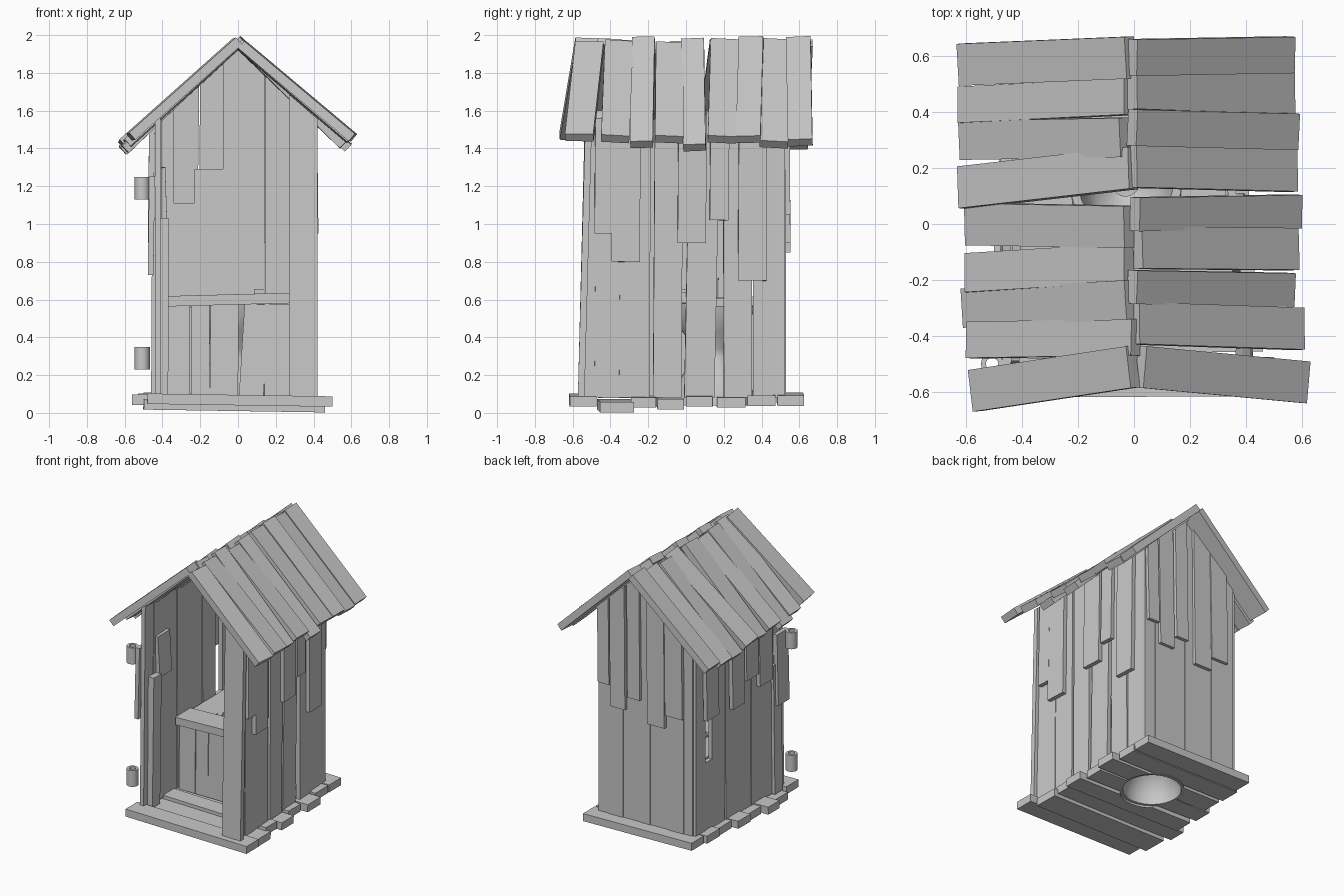
import bpy, bmesh, math
from mathutils import Vector, Matrix

cube = bpy.data.objects.get("Cube")
if cube:
    bpy.data.objects.remove(cube, do_unlink=True)

wood = bpy.data.materials.new("weathered grey")
wood.use_nodes = True
GREY = (0.58, 0.58, 0.58, 1)
wood.diffuse_color = GREY
wood.node_tree.nodes["Principled BSDF"].inputs["Base Color"].default_value = GREY


def finish(name, bm):
    bmesh.ops.recalc_face_normals(bm, faces=bm.faces)
    mesh = bpy.data.meshes.new(name)
    bm.to_mesh(mesh)
    bm.free()
    mesh.materials.append(wood)
    obj = bpy.data.objects.new(name, mesh)
    bpy.context.collection.objects.link(obj)
    return obj


def plank(bm, a, b, width, thick, normal):
    """Board running from a to b, its flat side facing normal."""
    a, b, n = Vector(a), Vector(b), Vector(normal)
    run = (b - a).normalized()
    n = (n - run * n.dot(run)).normalized()
    side = n.cross(run)
    m = Matrix((run * (b - a).length, side * width, n * thick)).transposed().to_4x4()
    m.translation = (a + b) / 2
    bmesh.ops.create_cube(bm, size=1, matrix=m)


def roof_top(x):
    return 1.99 - 0.87 * abs(x)


def trim_to_roof(bm):
    for v in bm.verts:
        v.co.z = min(v.co.z, roof_top(v.co.x) - 0.068)


# Roof boards: (y at eave, y at ridge, eave x, ridge x, width, sag at eave)
ROOF = {
    "roof_right": (-1, [
        (.57, .595, .63, .03, .15, .01), (.425, .455, .63, .035, .13, .03), (.3, .31, .625, .05, .14, .04),
        (.13, .2, .63, .02, .15, 0), (0, -.01, .605, .035, .15, .04), (-.175, -.14, .605, .035, .14, .02),
        (-.3, -.27, .615, .03, .14, .04), (-.415, -.405, .6, .01, .13, .02),
        (-.595, -.51, .585, .02, .15, 0)]),
    "roof_left": (1, [
        (.605, .595, .575, .01, .13, .04), (.465, .485, .575, .01, .15, .05), (.33, .345, .59, .01, .13, .01),
        (.19, .205, .585, .01, .15, .015), (.045, .035, .6, .02, .12, .045), (-.09, -.085, .59, .03, .15, .01),
        (-.235, -.225, .575, .01, .12, .05), (-.375, -.355, .61, .02, .15, -.01),
        (-.565, -.51, .625, .04, .15, -.03)]),
}
for name, (s, boards) in ROOF.items():
    bm = bmesh.new()
    up = Vector((s * 0.656, 0, 0.754))
    for i, (y_out, y_in, x_out, x_in, w, sag) in enumerate(boards):
        sink = up * -0.025
        # odd boards roll slightly so that they lap their neighbours
        facing = up + Vector((0, 0.05 * (i % 2 * 2 - 1), 0))
        plank(bm, Vector((s * x_out, y_out, roof_top(x_out) - sag)) + sink,
              Vector((s * x_in, y_in, roof_top(x_in) + .012 * (i % 2 == 0))) + sink, w, 0.05, facing)
    finish(name, bm)

# Side walls: (y at foot, y at head, width, head z) from the floor,
# then patches hung outside: (y, width, foot z, head z)
WALLS = {
    "left_wall": (.378, .33, .027, [
        (-.52, -.49, .08, 1.6), (-.42, -.41, .13, 1.6), (-.275, -.265, .16, 1.6),
        (-.1, -.09, .15, 1.6), (.07, .1, .16, 1.6), (.275, .27, .15, 1.6), (.435, .435, .16, 1.6)], [
        (-.43, .1, .95, 1.6), (-.315, .15, .8, 1.6), (.035, .15, .9, 1.6),
        (.18, .1, 1.02, 1.6), (.355, .15, .7, 1.6)]),
    "right_wall": (-.425, -.425, -.03, [
        (-.455, -.435, .11, 1.6), (-.34, -.33, .13, 1.6), (-.2, -.2, .14, 1.6), (-.06, -.05, .14, 1.6),
        (.09, .1, .15, 1.6), (.25, .24, .15, 1.6), (.46, .46, .11, 1.6), (.37, .36, .09, .6)], [
        (-.45, .13, .73, 1.25), (-.25, .15, .95, 1.6), (-.09, .14, 1.05, 1.6),
        (.07, .14, .9, 1.6), (.37, .14, .93, 1.6)]),
}
for name, (x_front, x_back, gap, boards, patches) in WALLS.items():
    bm = bmesh.new()
    slant = x_back - x_front
    for i, (y0, y1, w, top) in enumerate(boards):
        x = x_front + slant * (y0 + 0.5) + 0.004 * (i % 2)
        plank(bm, (x, y0, .08), (x, y1, top), w, 0.03, (1, -slant, 0))
    for y, w, foot, top in patches:
        x = x_front + slant * (y + 0.5) + gap
        plank(bm, (x + gap / 4, y - .005, foot), (x, y, top), w, 0.03, (1, -slant, 0))
    trim_to_roof(bm)
    finish(name, bm)

# Back wall: (x, width, head z) from the floor, and (x, width, foot z) hung from the roof
bm = bmesh.new()
for i, (x, w, top) in enumerate([(-.38, .08, 2), (-.29, .12, 1.11), (-.155, .15, 1.29), (-.04, .08, 2),
                                 (.07, .14, 2), (.2, .115, 2), (.3, .09, 2)]):
    plank(bm, (x, .51 + .005 * (i % 2), .08), (x, .51 + .005 * (i % 2), top), w, .03, (0, 1, 0))
for x, w, foot in [(-.285, .14, .95), (-.14, .14, .85), (.04, .1, 1.0), (.17, .12, .9), (.285, .09, 1.05)]:
    plank(bm, (x, .54, foot), (x + .01, .535, 2), w, .025, (0, 1, 0))
trim_to_roof(bm)
finish("back_wall", bm)

# Front posts: one full height, one broken off
bm = bmesh.new()
plank(bm, (.345, -.555, .08), (.345, -.515, 1.8), .15, .035, (0, 1, 0))
trim_to_roof(bm)
finish("front_left_post", bm)
bm = bmesh.new()
plank(bm, (-.415, -.42, .08), (-.41, -.41, 1.03), .09, .09, (0, 1, 0))
plank(bm, (-.39, -.3, 1.0), (-.4, -.31, 1.3), .14, .03, (1, 0, 0))
finish("front_right_post", bm)

# Floor boards: (y right end, y left end, width, right x, left x, centre z)
bm = bmesh.new()
for y0, y1, w, x0, x1, z in [
        (-.55, -.545, .14, -.48, .5, .065), (-.38, -.365, .18, -.5, .46, .035),
        (-.22, -.225, .13, -.56, .43, .06), (-.085, -.08, .14, -.5, .46, .05),
        (.08, .07, .14, -.53, .41, .065), (.23, .24, .15, -.48, .45, .06),
        (.395, .4, .15, -.5, .4, .07), (.55, .555, .14, -.48, .4, .07)]:
    plank(bm, (x0, y0, z + .01), (x1, y1, z - .005), w, .055, (0, 0, 1))
floor = finish("floor", bm)

# Round pit opening through the floor
PIT = Vector((-.03, .15, 0))
bm = bmesh.new()
bmesh.ops.create_cone(bm, cap_ends=True, segments=32, radius1=.215, radius2=.215, depth=.6,
                      matrix=Matrix.Translation(PIT))
cutter = finish("pit_cutter", bm)
cutter.hide_render = True
cut = floor.modifiers.new("pit", "BOOLEAN")
cut.object, cut.operation, cut.solver = cutter, "DIFFERENCE", "EXACT"
graph = bpy.context.evaluated_depsgraph_get()
floor.data = bpy.data.meshes.new_from_object(floor.evaluated_get(graph))
floor.modifiers.clear()
bpy.data.objects.remove(cutter, do_unlink=True)

# Bench: top boards around the seat, a loose block, and upright front boards
bm = bmesh.new()
plank(bm, (-.405, -.06, .59), (.34, -.05, .61), .18, .055, (0, 0, 1))
plank(bm, (-.405, .42, .58), (.31, .42, .59), .15, .05, (0, 0, 1))
plank(bm, (-.31, .03, .585), (-.31, .345, .585), .18, .045, (0, 0, 1))
plank(bm, (.25, .03, .585), (.24, .345, .585), .16, .045, (0, 0, 1))
plank(bm, (.085, .02, .635), (.14, .02, .635), .1, .04, (0, 0, 1))
for x0, x1, w in [(-.32, -.32, .13), (-.2, -.2, .1), (-.075, -.07, .15), (.07, .1, .13), (.21, .21, .14)]:
    plank(bm, (x0, -.12, .09), (x1, -.115, .575), w, .03, (0, 1, 0))
finish("bench", bm)


def lathe(name, profile, centre, closed=False, segments=32):
    bm = bmesh.new()
    verts = [bm.verts.new(centre + Vector((r, 0, z))) for r, z in profile]
    pairs = list(zip(verts, verts[1:] + verts[:1]))
    edges = [bm.edges.new(p) for p in (pairs if closed else pairs[:-1])]
    bmesh.ops.spin(bm, geom=verts + edges, cent=centre, axis=(0, 0, 1),
                   angle=math.tau, steps=segments)
    bmesh.ops.remove_doubles(bm, verts=bm.verts, dist=1e-4)
    obj = finish(name, bm)
    bpy.ops.object.select_all(action="DESELECT")
    obj.select_set(True)
    bpy.context.view_layer.objects.active = obj
    bpy.ops.object.shade_smooth_by_angle(angle=math.radians(40))


# Bowl on a flared hollow foot, closed at the neck
foot_inside = [(0, .27), (.07, .26), (.15, .19), (.19, .1), (.195, .04)]
outside = [(.215, .04), (.21, .1), (.17, .2), (.1, .29), (.1, .34), (.17, .43), (.205, .53), (.215, .59),
           (.2, .61), (.17, .61)]
bowl_inside = [(.165, .59), (.15, .53), (.12, .45), (.05, .4), (.05, .35), (0, .35)]
lathe("seat_bowl", foot_inside + outside + bowl_inside, PIT)

# Hinge tubes beside the opening
for name, z in (("lower_hinge", .23), ("upper_hinge", 1.13)):
    lathe(name, [(.04, 0), (.04, .12), (.022, .12), (.022, 0)], Vector((-.507, -.5, z)),
          closed=True, segments=20)
